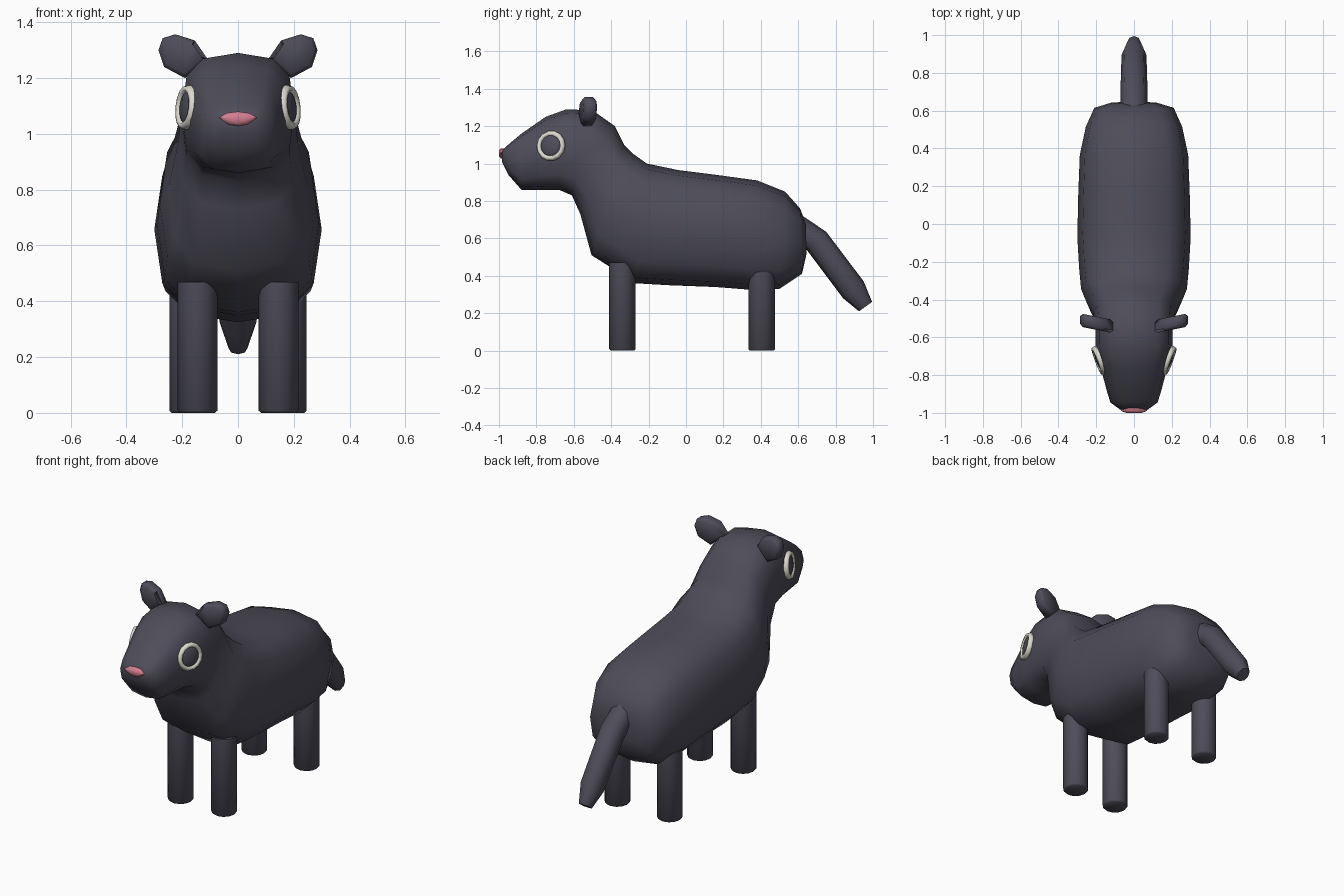
import bpy, bmesh, math
from mathutils import Vector, Matrix

cube = bpy.data.objects.get("Cube")
if cube:
    bpy.data.objects.remove(cube, do_unlink=True)


def material(name, rgb):
    m = bpy.data.materials.new(name)
    m.use_nodes = True
    m.diffuse_color = (*rgb, 1)
    bsdf = next(n for n in m.node_tree.nodes if n.type == 'BSDF_PRINCIPLED')
    bsdf.inputs["Base Color"].default_value = (*rgb, 1)
    return m


FUR = material("charcoal fur", (0.075, 0.073, 0.1))
WHITE = material("eye white", (0.72, 0.70, 0.62))
PINK = material("nose pink", (0.65, 0.21, 0.28))


def finish(bm, name, mat, angle=50):
    bmesh.ops.recalc_face_normals(bm, faces=bm.faces)
    me = bpy.data.meshes.new(name)
    bm.to_mesh(me)
    bm.free()
    me.materials.append(mat)
    ob = bpy.data.objects.new(name, me)
    bpy.context.collection.objects.link(ob)
    bpy.ops.object.select_all(action='DESELECT')
    ob.select_set(True)
    bpy.context.view_layer.objects.active = ob
    bpy.ops.object.shade_smooth_by_angle(angle=math.radians(angle))
    return ob


def power(v, e):
    return math.copysign(abs(v) ** e, v)


def loft(name, sections, sides, roundness, mat, angle=50):
    """Skin rings given as (top y, top z, bottom y, bottom z, half width)."""
    bm = bmesh.new()
    rings = []
    for ty, tz, by, bz, w in sections:
        top, bottom = Vector((0, ty, tz)), Vector((0, by, bz))
        mid, half = (top + bottom) / 2, (top - bottom) / 2
        ring = []
        for i in range(sides):
            a = math.tau * i / sides
            p = mid + half * power(math.cos(a), 2 / roundness)
            p.x = w * power(math.sin(a), 2 / roundness)
            ring.append(bm.verts.new(p))
        rings.append(ring)
    for r, s in zip(rings, rings[1:]):
        for i in range(sides):
            j = (i + 1) % sides
            bm.faces.new((r[i], r[j], s[j], s[i]))
    bm.faces.new(rings[0])
    bm.faces.new(rings[-1])
    return finish(bm, name, mat, angle)


# Body, neck and head in one skin, from rump to muzzle
loft("body_and_head", [
    (0.64, 0.68, 0.645, 0.52, 0.12), (0.61, 0.76, 0.62, 0.41, 0.21),
    (0.53, 0.85, 0.50, 0.33, 0.255), (0.38, 0.91, 0.35, 0.325, 0.287),
    (0.16, 0.94, 0.16, 0.34, 0.295), (-0.04, 0.965, -0.10, 0.35, 0.30),
    (-0.21, 1.0, -0.27, 0.36, 0.29), (-0.28, 1.05, -0.41, 0.45, 0.28),
    (-0.33, 1.1, -0.505, 0.51, 0.25), (-0.38, 1.2, -0.565, 0.73, 0.215),
    (-0.50, 1.285, -0.61, 0.83, 0.205), (-0.64, 1.29, -0.68, 0.86, 0.203),
    (-0.75, 1.25, -0.78, 0.86, 0.175), (-0.88, 1.16, -0.88, 0.86, 0.145),
    (-0.94, 1.11, -0.95, 0.94, 0.125), (-0.985, 1.07, -0.985, 1.01, 0.07),
], 12, 2.9, FUR, 70)

# Tail hanging off the rump
loft("tail", [
    (0.58, 0.75, 0.50, 0.62, 0.07), (0.75, 0.635, 0.645, 0.54, 0.072),
    (0.95, 0.37, 0.84, 0.28, 0.066), (0.995, 0.26, 0.925, 0.21, 0.035),
], 8, 2.2, FUR, 60)


# Legs: straight posts with a soft edge at the sole
def leg(name, x, y, top):
    bm = bmesh.new()
    bmesh.ops.create_cone(bm, cap_ends=True, segments=12, radius1=0.071,
                          radius2=0.071, depth=top,
                          matrix=Matrix.Translation((x, y, top / 2)))
    rim = [e for e in bm.edges if all(v.co.z < 0.01 for v in e.verts)]
    bmesh.ops.bevel(bm, geom=rim, offset=0.008, segments=1, affect='EDGES')
    finish(bm, name, FUR)


# Ears: rounded plates with a dished front
def ear(name, side):
    outline = [(0.11, 1.27), (0.155, 1.335), (0.225, 1.357), (0.27, 1.343),
               (0.285, 1.30), (0.265, 1.24), (0.19, 1.2)]
    bm = bmesh.new()
    front = bm.faces.new([bm.verts.new((side * x, -0.60 + 0.2 * x, z))
                          for x, z in outline])
    grown = bmesh.ops.extrude_face_region(bm, geom=[front])
    back = [g for g in grown["geom"] if isinstance(g, bmesh.types.BMVert)]
    bmesh.ops.translate(bm, vec=(0, 0.07, 0), verts=back)
    if front not in bm.faces:
        front = min(bm.faces, key=lambda f: f.calc_center_median().y)
    bmesh.ops.recalc_face_normals(bm, faces=bm.faces)
    caps = sorted(bm.faces, key=lambda f: f.calc_center_median().y)
    edges = list(caps[0].edges) + list(caps[-1].edges)
    bmesh.ops.bevel(bm, geom=edges, offset=0.014, segments=1, affect='EDGES')
    front = min(bm.faces, key=lambda f: f.calc_center_median().y)
    bmesh.ops.inset_region(bm, faces=[front], thickness=0.018, depth=-0.02)
    finish(bm, name, FUR, 60)


# Eyes: pale ring around a dark shallow dome
def eye(prefix, side):
    out = Vector((side * 0.93, -0.35, 0.10)).normalized()
    place = (Matrix.Translation((side * 0.182, -0.722, 1.095))
             @ out.to_track_quat('Z', 'Y').to_matrix().to_4x4())
    n, m = 14, 6
    bm = bmesh.new()
    grid = []
    for i in range(n):
        a = math.tau * i / n
        row = []
        for j in range(m):
            b = math.tau * j / m
            r = 0.067 + 0.015 * math.cos(b)
            row.append(bm.verts.new(place @ Vector(
                (r * math.cos(a), r * math.sin(a), 0.02 * math.sin(b)))))
        grid.append(row)
    for i in range(n):
        p, q = grid[i], grid[(i + 1) % n]
        for j in range(m):
            k = (j + 1) % m
            bm.faces.new((p[j], q[j], q[k], p[k]))
    finish(bm, prefix + "_eye_ring", WHITE, 80)

    bm = bmesh.new()
    bmesh.ops.create_uvsphere(bm, u_segments=14, v_segments=8, radius=0.062,
                              matrix=place @ Matrix.Diagonal((1, 1, 0.3, 1)))
    finish(bm, prefix + "_pupil", FUR, 80)


for prefix, side in (("left", 1), ("right", -1)):
    leg(prefix + "_front_leg", side * 0.145, -0.34, 0.47)
    leg(prefix + "_back_leg", side * 0.175, 0.405, 0.42)
    ear(prefix + "_ear", side)
    eye(prefix, side)

# Nose: small wedge, wide at the middle and tapered below
bm = bmesh.new()
nose = [(-0.068, 1.058), (-0.04, 1.075), (0, 1.08), (0.04, 1.075),
        (0.068, 1.058), (0.035, 1.034), (0, 1.028), (-0.035, 1.034)]
rings = [[bm.verts.new((x * s, y, 1.055 + (z - 1.055) * s)) for x, z in nose]
         for y, s in ((-0.965, 1), (-0.99, 1), (-1.0, 0.6))]
for r, s in zip(rings, rings[1:]):
    for i in range(len(nose)):
        j = (i + 1) % len(nose)
        bm.faces.new((r[i], r[j], s[j], s[i]))
bm.faces.new(rings[0])
bm.faces.new(rings[-1])
finish(bm, "nose", PINK)
